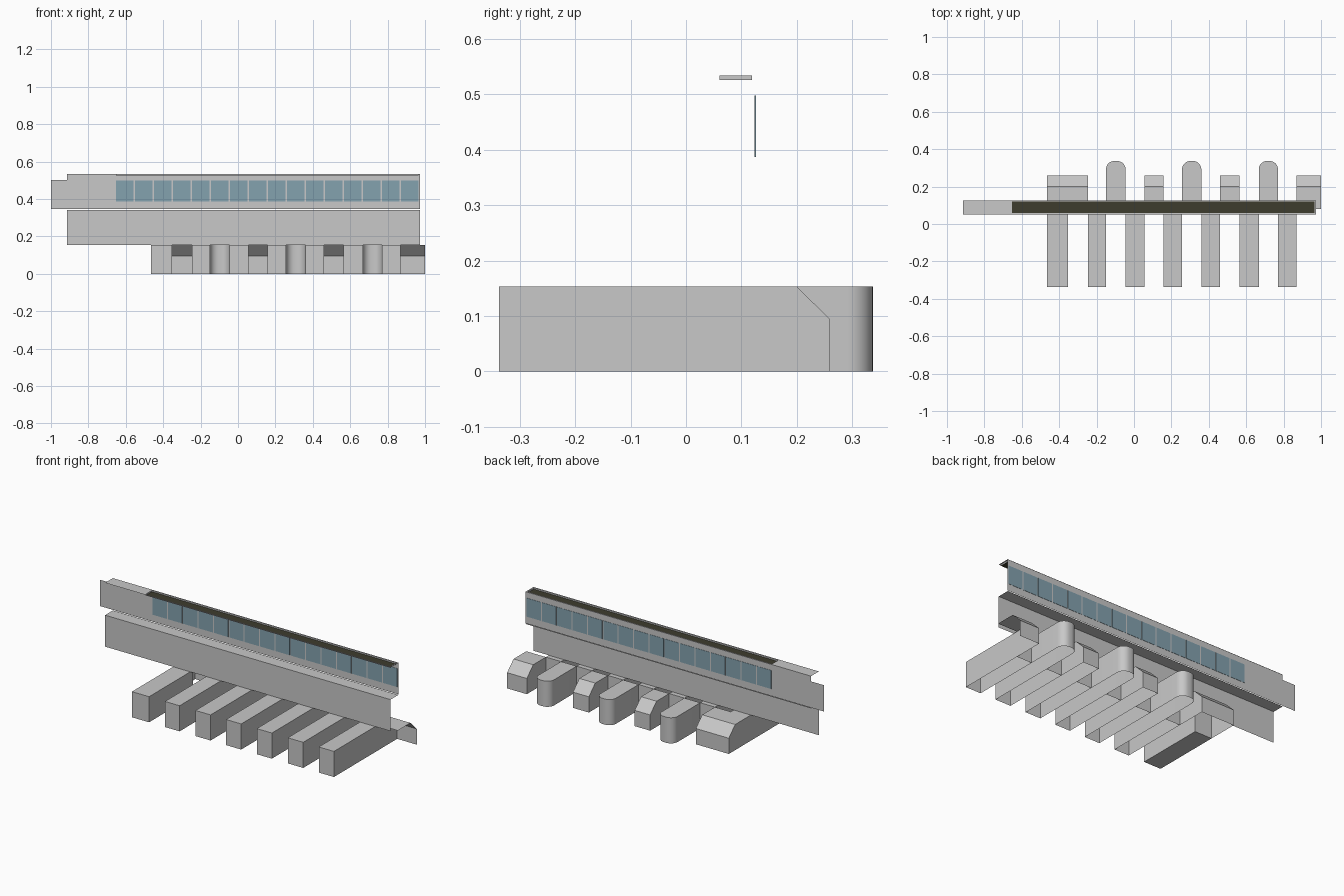
import bpy, math

if "Cube" in bpy.data.objects:
    bpy.data.objects.remove(bpy.data.objects["Cube"])


def material(name, rgb):
    m = bpy.data.materials.new(name)
    m.diffuse_color = (*rgb, 1)
    m.use_nodes = True
    m.node_tree.nodes["Principled BSDF"].inputs["Base Color"].default_value = m.diffuse_color
    return m


GREY = material("concrete_grey", (0.58, 0.58, 0.58))
BLUE = material("window_blue", (0.23, 0.36, 0.43))
OLIVE = material("roof_dark_olive", (0.048, 0.046, 0.027))


def mesh(name, verts, faces, mat=GREY):
    me = bpy.data.meshes.new(name)
    me.from_pydata(verts, [], faces)
    me.materials.append(mat)
    ob = bpy.data.objects.new(name, me)
    bpy.context.collection.objects.link(ob)
    return ob


def shell(name, x0, x1, y0, y1, z0, z1, skip=(), mat=GREY):
    """Box from single faces; the sides named in skip stay open."""
    v = [(x, y, z) for z in (z0, z1) for y in (y0, y1) for x in (x0, x1)]
    f = {"-z": (0, 2, 3, 1), "+z": (4, 5, 7, 6), "-y": (0, 1, 5, 4),
         "+y": (2, 6, 7, 3), "-x": (0, 4, 6, 2), "+x": (1, 3, 7, 5)}
    return mesh(name, v, [f[k] for k in f if k not in skip], mat)


H = 0.153            # height of the ground floor
FRONT, JOIN, SLOPE, BACK, TIP = -0.337, 0.08, 0.20, 0.26, 0.337
YF, YB = 0.052, 0.126  # front and back of the upper corridor
X0, X1 = -0.915, 0.972

# Ground floor fingers: hollow wings, open underneath
fingers = [(-0.465, -0.352), (-0.247, -0.15), (-0.045, 0.055), (0.157, 0.257),
           (0.36, 0.46), (0.565, 0.667), (0.77, 0.87)]
for i, (a, b) in enumerate(fingers):
    shell(f"wing_{i + 1}", a, b, FRONT, JOIN, 0, H, () if i == 0 else ("-z",))


# Rear blocks with a sloped back edge, open to the courtyards
def sloped_block(name, a, b, right_end=True):
    prof = [(JOIN, 0), (JOIN, H), (SLOPE, H), (BACK, 0.094), (BACK, 0)]
    v = [(x, y, z) for x in (a, b) for y, z in prof]
    f = [(k, k + 5, k + 6, k + 1) for k in (1, 2, 3)] + [(0, 1, 2, 3, 4)]
    if right_end:
        f.append((9, 8, 7, 6, 5))
    mesh(name, v, f)


for i, (a, b) in enumerate([(-0.465, -0.247), (0.055, 0.157), (0.46, 0.565), (0.87, 1.0)]):
    sloped_block(f"sloped_block_{i + 1}", a, b, right_end=i < 3)


# Rounded stair towers closing every other courtyard
def round_tower(name, a, b):
    r = 0.045
    pts = [(a, JOIN)]
    for cx, start in ((a + r, 180), (b - r, 90)):
        for k in range(9):
            t = math.radians(start - k * 90 / 8)
            pts.append((cx + r * math.cos(t), TIP - r + r * math.sin(t)))
    pts.append((b, JOIN))
    n = len(pts)
    v = [(x, y, z) for z in (0, H) for x, y in pts]
    f = [(k + 1, k, k + n, k + n + 1) for k in range(n - 1)]
    f.append(tuple(range(2 * n - 1, n - 1, -1)))
    ob = mesh(name, v, f)
    bpy.context.view_layer.objects.active = ob
    ob.select_set(True)
    bpy.ops.object.shade_smooth_by_angle(angle=math.radians(30))
    ob.select_set(False)


for i, (a, b) in enumerate([(-0.15, -0.045), (0.257, 0.36), (0.667, 0.77)]):
    round_tower(f"round_tower_{i + 1}", a, b)

# Middle storey wall with the ledge on top
mesh("lower_wall_and_ledge",
     [(X0, YF, H), (X1, YF, H), (X1, YF, 0.341), (X0, YF, 0.341), (X1, YB, 0.341), (X0, YB, 0.341)],
     [(0, 1, 2, 3), (3, 2, 4, 5)])

# Upper storey back wall, stepped at its left end
mesh("upper_wall",
     [(x, YB - 0.001, z) for x, z in [(-1, 0.345), (X1, 0.345), (X1, 0.534),
                              (X0, 0.534), (X0, 0.502), (-1, 0.502)]],
     [(0, 1, 2, 3, 4, 5)])

# Row of windows, thin panes seen from both sides
pitch = (0.97 + 0.655) / 16
for i in range(16):
    a = -0.655 + i * pitch
    shell(f"window_{i + 1}", a + 0.003, a + pitch - 0.004, YB - 0.0025, YB + 0.0005,
          0.387, 0.498, mat=BLUE)

# Roof with a long shallow recess
RX0, RX1, RY0, RY1, ZT, ZF = -0.652, 0.964, 0.060, 0.119, 0.534, 0.526
outer = [(X0, YF, ZT), (X1, YF, ZT), (X1, YB, ZT), (X0, YB, ZT)]
inner = [(RX0, RY0), (RX1, RY0), (RX1, RY1), (RX0, RY1)]
v = outer + [(x, y, ZT) for x, y in inner] + [(x, y, ZF) for x, y in inner]
f = []
for k in range(4):
    n = (k + 1) % 4
    f += [(k, n, n + 4, k + 4), (k + 4, n + 4, n + 8, k + 8)]
f.append((8, 9, 10, 11))
roof = mesh("roof", v, f)
roof.data.materials.append(OLIVE)
roof.data.polygons[-1].material_index = 1   # dark recess floor
